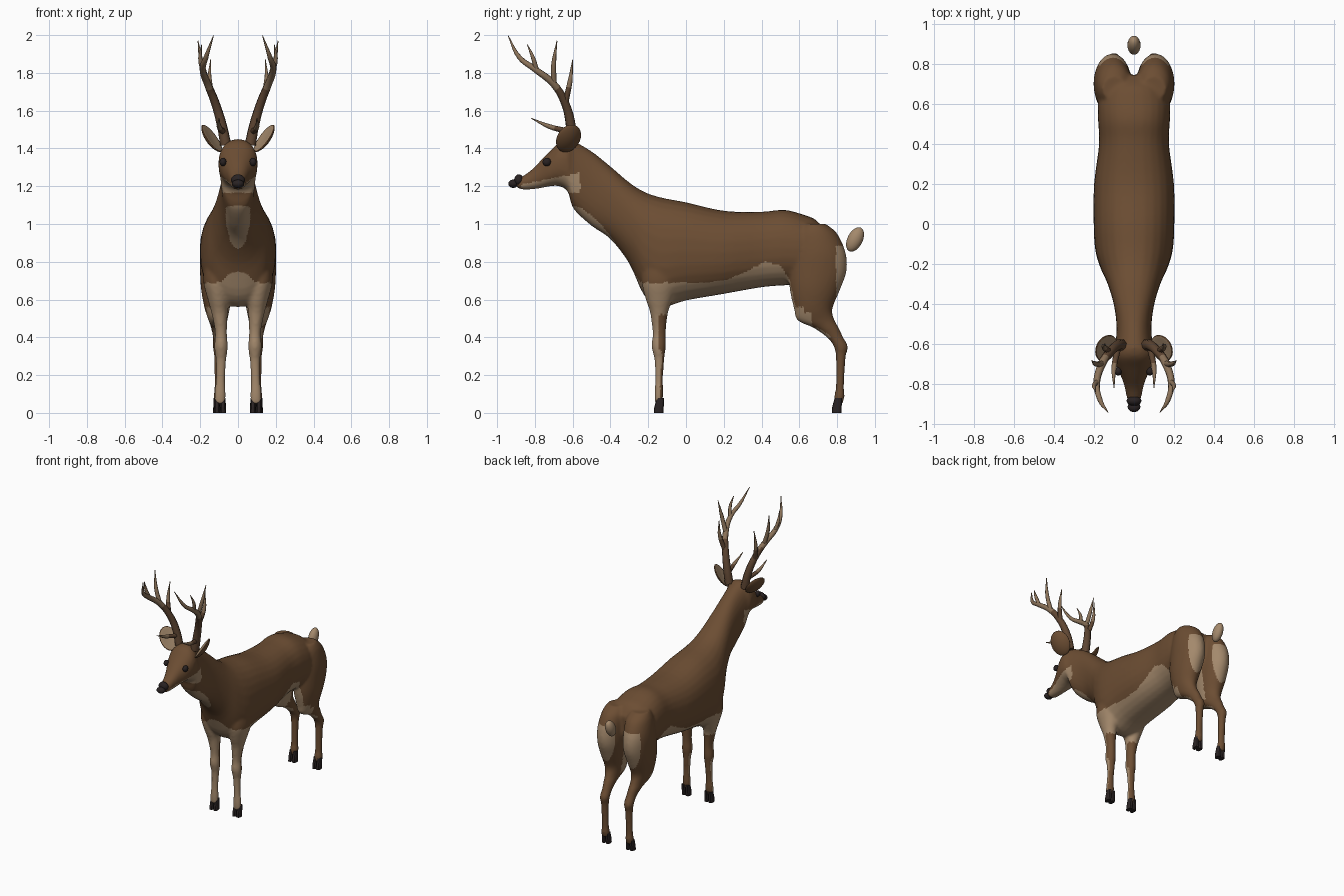
import bpy, bmesh, math
from mathutils import Vector

cube = bpy.data.objects.get("Cube")
if cube:
    bpy.data.objects.remove(cube, do_unlink=True)


def material(name, rgb):
    mat = bpy.data.materials.new(name)
    mat.use_nodes = True
    mat.diffuse_color = (*rgb, 1)
    bsdf = next(n for n in mat.node_tree.nodes if n.type == 'BSDF_PRINCIPLED')
    bsdf.inputs["Base Color"].default_value = (*rgb, 1)
    bsdf.inputs["Roughness"].default_value = 0.8
    return mat


BROWN = material("brown_coat", (0.15, 0.075, 0.033))
TAN = material("tan_fur", (0.37, 0.25, 0.15))
DARK = material("dark_horn", (0.022, 0.016, 0.016))
WOOD = material("antler_base", (0.115, 0.062, 0.033))
BONE = material("antler_tip", (0.26, 0.17, 0.1))
SIDES = (("left", 1), ("right", -1))


def add_object(name, data):
    ob = bpy.data.objects.new(name, data)
    bpy.context.collection.objects.link(ob)
    return ob


def mesh_object(name, bm):
    bmesh.ops.recalc_face_normals(bm, faces=bm.faces)
    mesh = bpy.data.meshes.new(name)
    bm.to_mesh(mesh)
    bm.free()
    return add_object(name, mesh)


def evaluated_mesh(ob):
    dg = bpy.context.evaluated_depsgraph_get()
    return bpy.data.meshes.new_from_object(ob.evaluated_get(dg))


def paint(ob, mats, rule=None):
    """Smooth shade and colour each face by a rule on its centre and normal."""
    ob.data.materials.clear()
    for mat in mats:
        ob.data.materials.append(mat)
    for p in ob.data.polygons:
        p.use_smooth = True
        p.material_index = int(rule(p.center, p.normal)) if rule else 0


def spline(rows, steps=4):
    """Catmull-Rom resampling of rows of numbers."""
    out = []
    padded = [rows[0], *rows, rows[-1]]
    for a, b, c, d in zip(padded, padded[1:], padded[2:], padded[3:]):
        for i in range(steps):
            t = i / steps
            out.append([q + t / 2 * (r - p + t * (2 * p - 5 * q + 4 * r - s + t * (3 * (q - r) + s - p)))
                        for p, q, r, s in zip(a, b, c, d)])
    return out + [rows[-1]]


def loft(bm, rings):
    loops = [[bm.verts.new(co) for co in ring] for ring in rings]
    for a, b in zip(loops, loops[1:]):
        for i in range(len(a)):
            j = (i + 1) % len(a)
            bm.faces.new((a[i], a[j], b[j], b[i]))
    bm.faces.new(loops[0])
    bm.faces.new(loops[-1])


def oval(power=1.0, count=28):
    for i in range(count):
        a = math.tau * i / count
        yield tuple(math.copysign(abs(f) ** power, f) for f in (math.cos(a), math.sin(a)))


def ellipsoid(name, centre, axes, mats, side=1, rule=None, bend=0.0):
    """Sphere stretched along three axis vectors; bend cups it along the third."""
    bm = bmesh.new()
    bmesh.ops.create_uvsphere(bm, u_segments=24, v_segments=16, radius=1)
    marks = {tuple(map(int, ())): 0}
    chosen = [rule(f.calc_center_median()) if rule else 0 for f in bm.faces]
    for v in bm.verts:
        x, y, z = v.co
        z += bend * (x * x + y * y - 1)
        v.co = Vector(centre) + axes[0] * x + axes[1] * y + axes[2] * z
        v.co.x *= side
    ob = mesh_object(name, bm)
    paint(ob, mats)
    for p, index in zip(ob.data.polygons, chosen):
        p.material_index = int(index)
    return ob


def ball(name, centre, size, mat, side=1):
    axes = [Vector((size[0], 0, 0)), Vector((0, size[1], 0)), Vector((0, 0, size[2]))]
    return ellipsoid(name, centre, axes, [mat], side)


# Head, neck and trunk: y, top, bottom, half width
TRUNK = [(-.90, 1.235, 1.195, .022), (-.87, 1.25, 1.183, .036), (-.82, 1.285, 1.183, .046),
         (-.77, 1.335, 1.19, .062), (-.72, 1.385, 1.2, .086), (-.67, 1.435, 1.2, .102),
         (-.625, 1.45, 1.17, .102), (-.595, 1.44, 1.08, .092), (-.5, 1.385, .99, .088),
         (-.4, 1.305, .92, .102), (-.3, 1.22, .79, .132), (-.22, 1.17, .62, .168),
         (-.13, 1.14, .56, .194), (0, 1.115, .595, .202), (.2, 1.07, .63, .2),
         (.4, 1.065, .665, .175), (.52, 1.075, .675, .18), (.62, 1.05, .68, .18),
         (.69, 1.02, .72, .15), (.745, .95, .82, .07)]
# Legs: height, front, back, centre x, half width
FRONT_LEG = [(.82, -.22, -.03, .125, .05), (.7, -.235, -.04, .118, .066), (.6, -.213, -.07, .105, .055),
             (.55, -.195, -.09, .1, .046), (.5, -.185, -.1, .095, .039), (.42, -.177, -.107, .09, .031),
             (.35, -.182, -.107, .09, .036), (.28, -.167, -.115, .09, .028), (.18, -.163, -.122, .093, .025),
             (.1, -.167, -.12, .095, .03), (.05, -.165, -.127, .095, .028)]
HIND_LEG = [(1.0, .62, .74, .1, .06), (.95, .58, .8, .1, .085), (.85, .56, .845, .107, .094),
            (.75, .545, .85, .107, .094), (.65, .55, .815, .11, .085), (.55, .572, .775, .11, .066),
            (.49, .59, .788, .106, .05), (.45, .675, .81, .103, .04), (.4, .745, .833, .1, .033),
            (.35, .783, .858, .1, .033), (.29, .793, .845, .1, .027), (.14, .793, .837, .1, .025),
            (.09, .785, .84, .1, .03), (.05, .785, .83, .1, .028)]

bm = bmesh.new()
loft(bm, [[(w * c, y, (top + low) / 2 + (top - low) / 2 * s) for c, s in oval(.88)]
          for y, top, low, w in spline(TRUNK)])
for _, side in SIDES:
    for leg in (FRONT_LEG, HIND_LEG):
        loft(bm, [[(side * (x + w * c), (f + b) / 2 + (b - f) / 2 * s, z) for c, s in oval()]
                  for z, f, b, x, w in spline(leg)])
body = mesh_object("body", bm)

# Fuse the lofts into one smooth skin
remesh = body.modifiers.new("fuse", 'REMESH')
remesh.mode = 'VOXEL'
remesh.voxel_size = 0.01
relax = body.modifiers.new("relax", 'SMOOTH')
relax.factor = 0.5
relax.iterations = 6
skin = evaluated_mesh(body)
body.modifiers.clear()
body.data = skin

# Upper edge of the pale underside: y, z
PALE_LINE = [(-.62, 1.1), (-.55, 1.085), (-.45, 1.0), (-.38, .91), (-.28, .75), (-.24, .69),
             (.1, .69), (.22, .705), (.32, .75), (.42, .8), (.5, .78), (.55, .7), (.58, .56)]


def pale_height(y):
    for (ya, za), (yb, zb) in zip(PALE_LINE, PALE_LINE[1:]):
        if ya <= y <= yb:
            return za + (zb - za) * (y - ya) / (yb - ya)
    return 0


def is_pale(c, n):
    if c.y < -.56 and c.z > 1.165:                      # jaw
        return c.y > -.875 and c.z < 1.21 + .2 * (c.y + .87)
    if c.y < .3 and c.z < .52:                          # front legs
        return n.y < (-.1 if c.z > .33 else .45)
    if c.y > .55:                                       # haunches
        rump = c.y > .795 and .6 < c.z < .885
        knee = .4 < c.z < .56 and (n.y < -.35 or c.y < .67 and c.z < .53)
        groin = c.y < .7 and abs(c.x) < .08 and .5 < c.z < .74
        return rump or knee or groin or c.z < pale_height(c.y)
    return c.z < pale_height(c.y)


paint(body, [BROWN, TAN], is_pale)

# Nose, eyes and tail
ball("nose_pad", (0, -.885, 1.232), (.037, .025, .031), DARK)
ball("nose_tip", (0, -.915, 1.213), (.032, .026, .022), DARK)
ellipsoid("tail", (0, .895, .918),
          [Vector((.033, 0, 0)), Vector((0, .036, -.018)), Vector((0, .031, .062))], [TAN])

up = Vector((.55, .15, .82)).normalized()
across = up.cross(Vector((-.8, -.35, .5))).normalized()
inward = across.cross(up)

# Antlers: each branch runs through x, y, z, radius
BRANCHES = [
    [(.065, -.605, 1.42, .03), (.085, -.61, 1.52, .027), (.12, -.64, 1.64, .023), (.16, -.7, 1.74, .02),
     (.187, -.8, 1.82, .017), (.17, -.88, 1.88, .013), (.13, -.942, 1.997, .002)],
    [(.08, -.62, 1.49, .016), (.1, -.72, 1.515, .013), (.1, -.82, 1.56, .002)],
    [(.125, -.64, 1.64, .017), (.15, -.615, 1.75, .013), (.145, -.6, 1.87, .002)],
    [(.16, -.7, 1.74, .016), (.192, -.7, 1.85, .013), (.212, -.683, 1.97, .002)],
    [(.186, -.79, 1.81, .014), (.2, -.81, 1.88, .011), (.192, -.84, 1.95, .002)]]

for label, side in SIDES:
    ball(label + "_eye", (.079, -.737, 1.328), (.018, .022, .022), DARK, side)
    ellipsoid(label + "_ear", (.138, -.622, 1.453), [across * .07, up * .088, inward * .014],
              [BROWN, TAN], side, lambda c: c.z > .35, bend=1.0)

    curve = bpy.data.curves.new(label + "_antler_path", 'CURVE')
    curve.dimensions = '3D'
    curve.bevel_depth = 1
    curve.bevel_resolution = 2
    curve.resolution_u = 5
    curve.use_fill_caps = True
    for branch in BRANCHES:
        path = curve.splines.new('BEZIER')
        path.bezier_points.add(len(branch) - 1)
        for point, (x, y, z, r) in zip(path.bezier_points, branch):
            point.co = (side * x, y, z)
            point.radius = r
            point.handle_left_type = point.handle_right_type = 'AUTO'
    guide = add_object(label + "_antler_path", curve)
    antler = add_object(label + "_antler", evaluated_mesh(guide))
    bpy.data.objects.remove(guide, do_unlink=True)
    paint(antler, [WOOD, BONE], lambda c, n: c.z > 1.72 or c.y < -.7)

    # Cloven hooves: two tapered toes per foot
    for place, x, y in (("front", .095, -.145), ("hind", .1, .797)):
        bm = bmesh.new()
        for toe in (-1, 1):
            loft(bm, [[(side * (x + toe * .016 + w * c), y + shift + d * s, z) for c, s in oval(.8, 12)]
                      for z, w, d, shift in ((0, .016, .025, 0), (.03, .015, .025, .002),
                                             (.08, .013, .02, .01))])
        hoof = mesh_object(label + "_" + place + "_hoof", bm)
        paint(hoof, [DARK])
        hoof.data.shade_flat()
